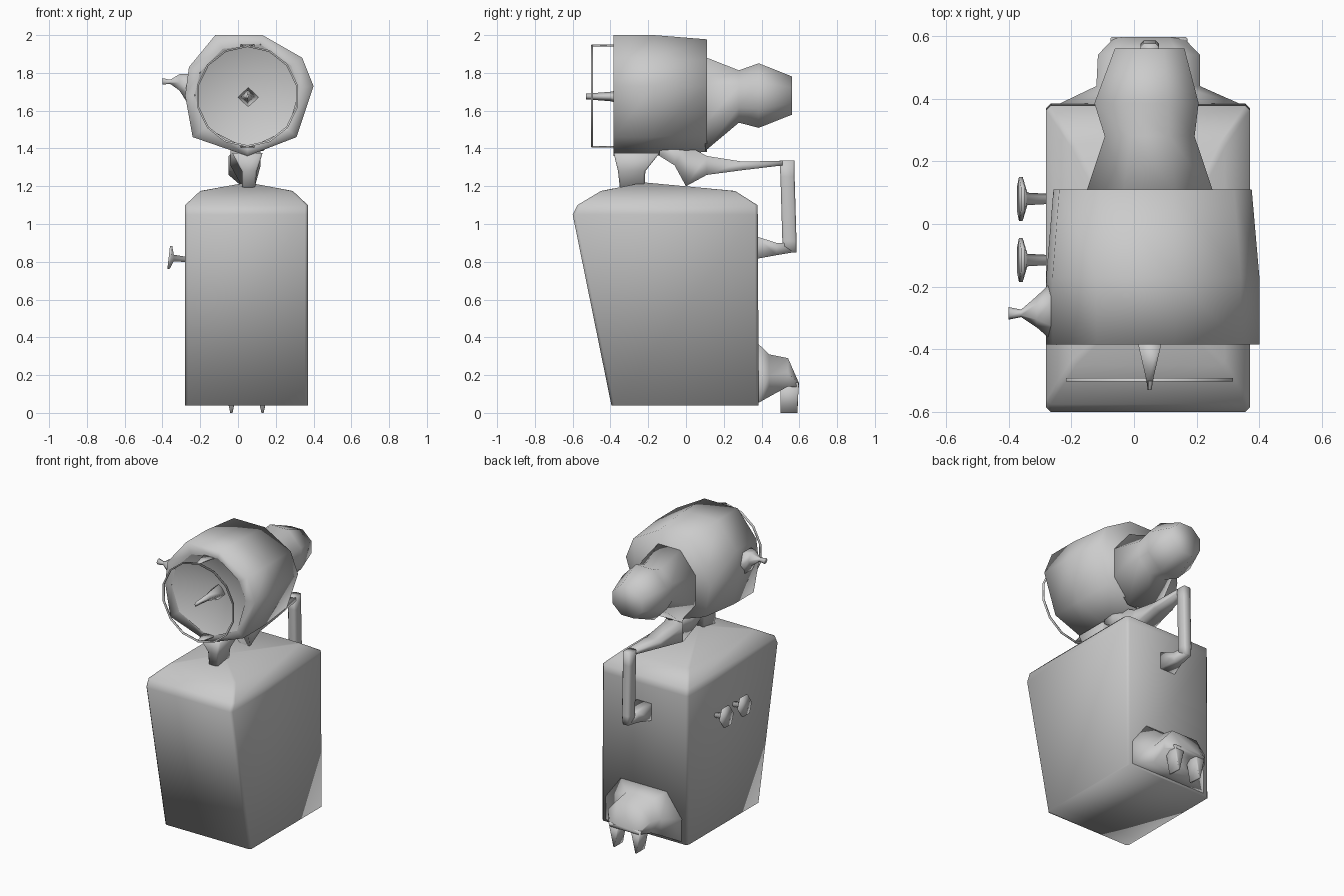
import bpy, bmesh, math
from mathutils import Vector

if "Cube" in bpy.data.objects:
    bpy.data.objects.remove(bpy.data.objects["Cube"])


def loft(name, rings, cap_start=True, cap_end=True, angle=180):
    """Skin a list of equal-length point rings; a one-point ring makes an apex."""
    bm = bmesh.new()
    vs = [[bm.verts.new(p) for p in r] for r in rings]
    for a, b in zip(vs, vs[1:]):
        n = max(len(a), len(b))
        for i in range(n):
            j = (i + 1) % n
            if len(b) == 1:
                bm.faces.new((a[i], a[j], b[0]))
            elif len(a) == 1:
                bm.faces.new((a[0], b[j], b[i]))
            else:
                bm.faces.new((a[i], a[j], b[j], b[i]))
    if cap_start and len(vs[0]) > 2:
        bm.faces.new(vs[0][::-1])
    if cap_end and len(vs[-1]) > 2:
        bm.faces.new(vs[-1])
    bmesh.ops.recalc_face_normals(bm, faces=bm.faces)
    me = bpy.data.meshes.new(name)
    bm.to_mesh(me)
    bm.free()
    ob = bpy.data.objects.new(name, me)
    bpy.context.collection.objects.link(ob)
    bpy.ops.object.select_all(action='DESELECT')
    ob.select_set(True)
    bpy.context.view_layer.objects.active = ob
    bpy.ops.object.shade_smooth_by_angle(angle=math.radians(angle))
    return ob


def ring_y(x, y, z, rx, rz, n, turn=0.5):
    """Polygon facing along y."""
    return [(x + rx * math.cos(2 * math.pi * (i + turn) / n), y,
             z + rz * math.sin(2 * math.pi * (i + turn) / n)) for i in range(n)]


def ring_x(x, y, z, r, n, lean=0.0):
    """Polygon facing along x; lean shifts x with height."""
    out = []
    for i in range(n):
        a = 2 * math.pi * i / n
        out.append((x + lean * math.sin(a), y + r * math.cos(a), z + r * math.sin(a)))
    return out


def rect_z(x0, x1, y0, y1, z, c=0.015):
    """Horizontal rectangle with clipped corners."""
    return [(x0 + c, y0, z), (x1 - c, y0, z), (x1, y0 + c, z), (x1, y1 - c, z),
            (x1 - c, y1, z), (x0 + c, y1, z), (x0, y1 - c, z), (x0, y0 + c, z)]


def rect_y(x0, x1, y, z0, z1):
    return [(x0, y, z0), (x1, y, z0), (x1, y, z1), (x0, y, z1)]


# Pedestal with leaning front and low pyramid top
loft("pedestal", [rect_z(-.28, .37, -.395, .385, .04),
                  rect_z(-.28, .37, -.6, .38, 1.05),
                  rect_z(-.28, .37, -.575, .378, 1.1),
                  rect_z(-.2, .29, -.45, .26, 1.175),
                  [(.05, -.22, 1.22)]])

# Lamp housing: irregular faceted drum with front rim
CENTRE = Vector((.05, 1.68))
OUTLINE = [Vector(p) for p in ((-.12, 2), (.13, 2), (.34, 1.88), (.40, 1.73), (.31, 1.46),
                               (.05, 1.36), (-.24, 1.46), (-.28, 1.68), (-.26, 1.83))]


def drum(y, scale=1.0, radius=None):
    """Housing outline at depth y, scaled, or pulled onto a circle."""
    out = []
    for p in OUTLINE:
        d = p - CENTRE
        d = d.normalized() * radius if radius else d * scale
        out.append((CENTRE.x + d.x, y, CENTRE.y + d.y))
    return out


loft("lamp_housing", [drum(.11, .93), drum(-.17), drum(-.385), drum(-.385, radius=.28)],
     cap_end=False)

# Shallow conical reflector and bulb spike
loft("reflector", [ring_y(.05, -.385, 1.68, .285, .285, 14), [(.05, -.27, 1.68)]], False)
loft("bulb", [ring_y(.055, -.27, 1.67, .06, .055, 4, 0),
              ring_y(.05, -.4, 1.675, .025, .025, 4, 0),
              ring_y(.05, -.53, 1.675, .006, .015, 4, 0)])

# Thin guard ring with two struts
n = 14
loft("guard_ring", [ring_y(.05, -.502, 1.677, .273, .27, n),
                    ring_y(.05, -.492, 1.677, .273, .27, n),
                    ring_y(.05, -.492, 1.677, .263, .26, n),
                    ring_y(.05, -.502, 1.677, .263, .26, n),
                    ring_y(.05, -.502, 1.677, .273, .27, n)], False, False)
for k, z in enumerate((1.41, 1.945)):
    loft(f"guard_strut_{k}", [rect_y(.01, .09, -.37, z - .004, z + .004),
                              rect_y(.04, .06, -.5, z - .004, z + .004)])

# Waisted rear motor cover
loft("rear_cover", [ring_y(.05, .10, 1.635, .22, .27, 8),
                    ring_y(.05, .28, 1.675, .155, .15, 8),
                    ring_y(.04, .385, 1.68, .18, .185, 8),
                    ring_y(.05, .56, 1.68, .12, .11, 8)])

# Side handle on the housing
loft("side_handle", [ring_x(-.245, -.277, 1.70, .11, 6),
                     ring_x(-.31, -.28, 1.75, .05, 6),
                     ring_x(-.36, -.285, 1.753, .012, 6),
                     ring_x(-.40, -.285, 1.755, .02, 6)])

# Neck between pedestal and housing
loft("neck", [rect_z(.02, .09, -.35, -.22, 1.19, .01),
              rect_z(.02, .1, -.36, -.215, 1.28, .01),
              rect_z(-.03, .13, -.383, -.14, 1.375, .01)])

# Cable conduit: thick at housing, runs back, down, and into the pedestal
loft("conduit_saddle", [rect_y(-.04, .12, -.14, 1.36, 1.42),
                        rect_y(-.04, .12, -.06, 1.31, 1.42),
                        rect_y(.02, .09, .0, 1.2, 1.42),
                        rect_y(-.05, .09, .11, 1.26, 1.36),
                        rect_y(-.02, .09, .3, 1.285, 1.33),
                        rect_y(.02, .08, .51, 1.31, 1.335)])
loft("conduit_drop", [rect_z(.02, .08, .495, .575, 1.335, .01),
                      rect_z(.02, .08, .5, .575, 1.25, .01),
                      rect_z(.02, .08, .51, .585, .91, .01),
                      rect_z(.025, .075, .515, .585, .85, .01)])
loft("conduit_outlet", [rect_y(.025, .075, .57, .85, .9),
                        rect_y(.02, .08, .48, .835, .9),
                        rect_y(-.01, .11, .37, .815, .935)])


# Bulge low on the back, flaring into the pedestal
def hump(x0, x1, y, z0, z1):
    c = (x1 - x0) * .2
    return [(x0, y, z0), (x1, y, z0), (x1, y, (z0 + z1) / 2),
            (x1 - c, y, z1), (x0 + c, y, z1), (x0, y, (z0 + z1) / 2)]


loft("rear_bulge", [hump(-.25, .35, .378, .05, .37),
                    hump(-.12, .21, .44, .085, .31),
                    hump(-.115, .21, .54, .14, .29),
                    hump(-.06, .155, .597, .135, .16)])

# Two small tapering feet
for k, x in enumerate((-.035, .13)):
    loft(f"rear_foot_{k}", [rect_z(x - .04, x + .04, .5, .597, .16, .005),
                            rect_z(x - .006, x + .006, .5, .59, 0, .002)])

# Two control knobs on the left side
for k, y in enumerate((-.115, .08)):
    loft(f"knob_{k}", [ring_x(-.27, y, .812, .016, 6),
                       ring_x(-.34, y, .82, .02, 6),
                       ring_x(-.355, y, .823, .07, 6, .008),
                       ring_x(-.367, y, .823, .07, 6, .008)])
